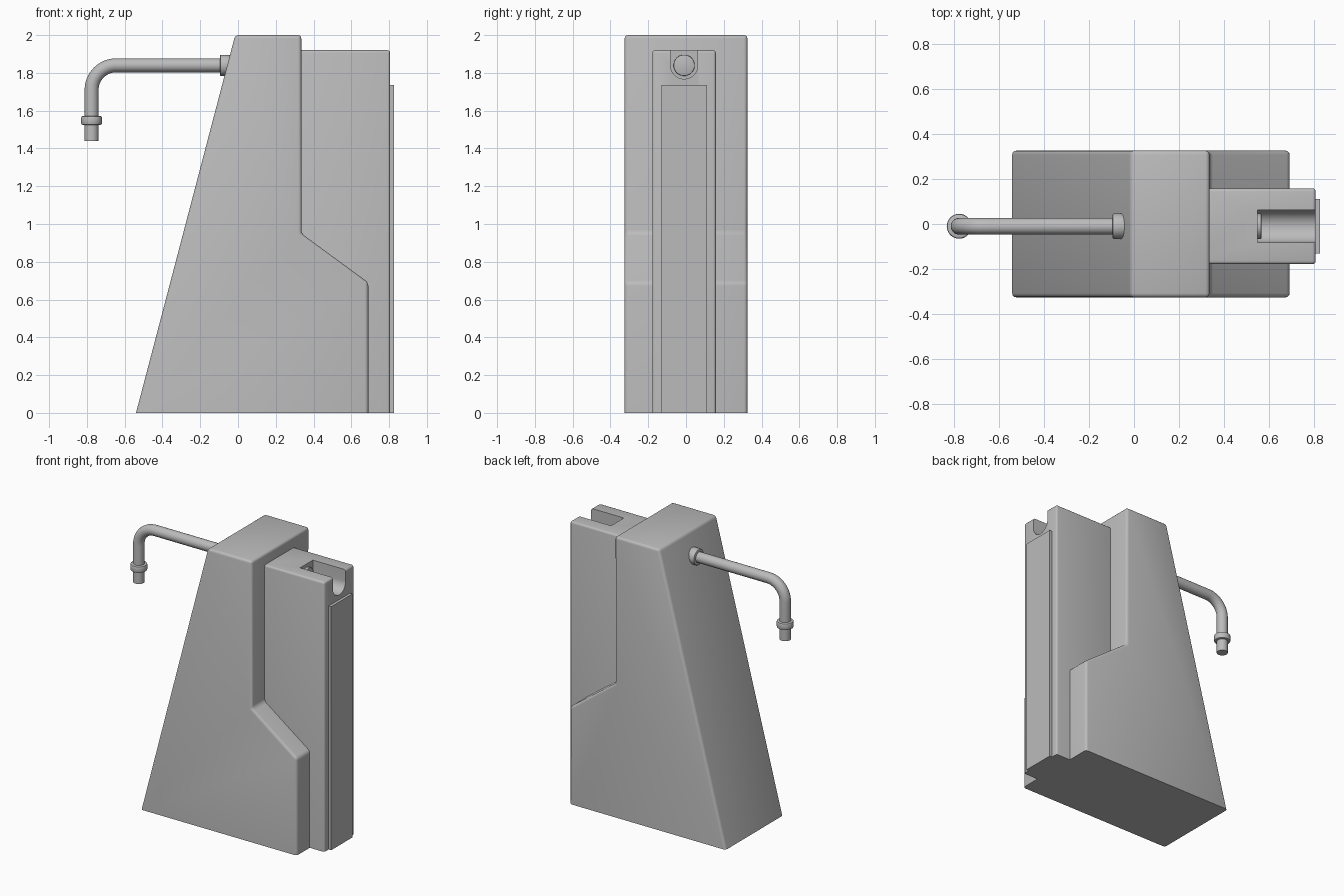
import bpy, bmesh, math
from mathutils import Matrix, Vector

cube = bpy.data.objects.get("Cube")
if cube:
    bpy.data.objects.remove(cube, do_unlink=True)

CY = -0.01      # centre line of the fittings
PIPE_Z = 1.84   # height of the outlet pipe

grey = bpy.data.materials.new("plain grey")
grey.use_nodes = True
grey.diffuse_color = (0.5, 0.5, 0.5, 1)
grey.node_tree.nodes["Principled BSDF"].inputs["Base Color"].default_value = (0.5, 0.5, 0.5, 1)


def finish(bm, name, smooth=True):
    bmesh.ops.recalc_face_normals(bm, faces=bm.faces)
    mesh = bpy.data.meshes.new(name)
    bm.to_mesh(mesh)
    bm.free()
    obj = bpy.data.objects.new(name, mesh)
    bpy.context.collection.objects.link(obj)
    mesh.materials.append(grey)
    if smooth:
        shade(obj)
    return obj


def shade(obj):
    bpy.ops.object.select_all(action="DESELECT")
    obj.select_set(True)
    bpy.context.view_layer.objects.active = obj
    bpy.ops.object.shade_smooth_by_angle(angle=math.radians(35))


def prism(name, profile, y0, y1, bevel=0.0):
    """Extrude an x-z profile along y, rounding every edge off the ground."""
    bm = bmesh.new()
    face = bm.faces.new([bm.verts.new((x, y0, z)) for x, z in profile])
    moved = bmesh.ops.extrude_face_region(bm, geom=[face])["geom"]
    verts = [v for v in moved if isinstance(v, bmesh.types.BMVert)]
    bmesh.ops.translate(bm, verts=verts, vec=(0, y1 - y0, 0))
    bmesh.ops.recalc_face_normals(bm, faces=bm.faces)
    if bevel:
        edges = [e for e in bm.edges if max(v.co.z for v in e.verts) > 0.001]
        bmesh.ops.bevel(bm, geom=edges, offset=bevel, segments=3,
                        profile=0.5, affect="EDGES", clamp_overlap=True)
    return finish(bm, name)


def box(name, x0, x1, y0, y1, z0, z1, bevel=0.0):
    return prism(name, [(x0, z0), (x1, z0), (x1, z1), (x0, z1)], y0, y1, bevel)


def cylinder(name, start, end, radius, bevel=0.0):
    """Round bar between two points, with softened rims."""
    a, b = Vector(start), Vector(end)
    turn = (b - a).to_track_quat("Z", "Y").to_matrix().to_4x4()
    bm = bmesh.new()
    bmesh.ops.create_cone(bm, cap_ends=True, segments=48, radius1=radius,
                          radius2=radius, depth=(b - a).length,
                          matrix=Matrix.Translation((a + b) / 2) @ turn)
    if bevel:
        rims = [e for e in bm.edges if any(len(f.verts) > 4 for f in e.link_faces)]
        bmesh.ops.bevel(bm, geom=rims, offset=bevel, segments=2,
                        profile=0.5, affect="EDGES")
    return finish(bm, name)


def cut(target, cutter):
    mod = target.modifiers.new("cut", "BOOLEAN")
    mod.operation = "DIFFERENCE"
    mod.solver = "EXACT"
    mod.object = cutter
    bpy.context.view_layer.objects.active = target
    bpy.ops.object.modifier_apply(modifier=mod.name)
    bpy.data.objects.remove(cutter, do_unlink=True)


# Tapered main body with a stepped rear
prism("main_body", [(-0.54, 0), (0.69, 0), (0.69, 0.69), (0.335, 0.95),
                    (0.335, 2), (-0.015, 2)], -0.325, 0.325, 0.018)

# Narrow column behind the body, with a round-bottomed channel in its top
column = box("rear_column", 0.25, 0.805, CY - 0.168, CY + 0.168, 0, 1.92, 0.014)
cut(column, box("channel_cutter", 0.547, 1, CY - 0.072, CY + 0.072, PIPE_Z, 2.2))
cut(column, cylinder("groove_cutter", (0.547, CY, PIPE_Z), (1, CY, PIPE_Z), 0.072))
shade(column)

# Cover plate and the round stub at the end of the channel
box("cover_plate", 0.79, 0.825, CY - 0.12, CY + 0.12, 0, 1.735)
cylinder("channel_stub", (0.53, CY, PIPE_Z), (0.565, CY, PIPE_Z), 0.056, 0.004)

# Bent outlet pipe
BEND, DROP_X = 0.13, -0.775
path = [(-0.02, PIPE_Z)]
for i in range(17):
    a = math.pi / 2 * (1 + i / 16)
    path.append((DROP_X + BEND + BEND * math.cos(a), PIPE_Z - BEND + BEND * math.sin(a)))
path.append((DROP_X, 1.44))
curve = bpy.data.curves.new("outlet_pipe", "CURVE")
curve.dimensions = "3D"
curve.bevel_depth = 0.037
curve.bevel_resolution = 8
curve.use_fill_caps = True
spline = curve.splines.new("POLY")
spline.points.add(len(path) - 1)
for point, (x, z) in zip(spline.points, path):
    point.co = (x, CY, z, 1)
pipe = bpy.data.objects.new("outlet_pipe", curve)
bpy.context.collection.objects.link(pipe)
curve.materials.append(grey)
bpy.ops.object.select_all(action="DESELECT")
pipe.select_set(True)
bpy.context.view_layer.objects.active = pipe
bpy.ops.object.convert(target="MESH")
shade(bpy.context.view_layer.objects.active)

# Collars on the pipe
cylinder("wall_flange", (-0.095, CY, PIPE_Z), (-0.035, CY, PIPE_Z), 0.056, 0.005)
cylinder("nozzle_collar", (DROP_X, CY, 1.525), (DROP_X, CY, 1.572), 0.055, 0.008)
